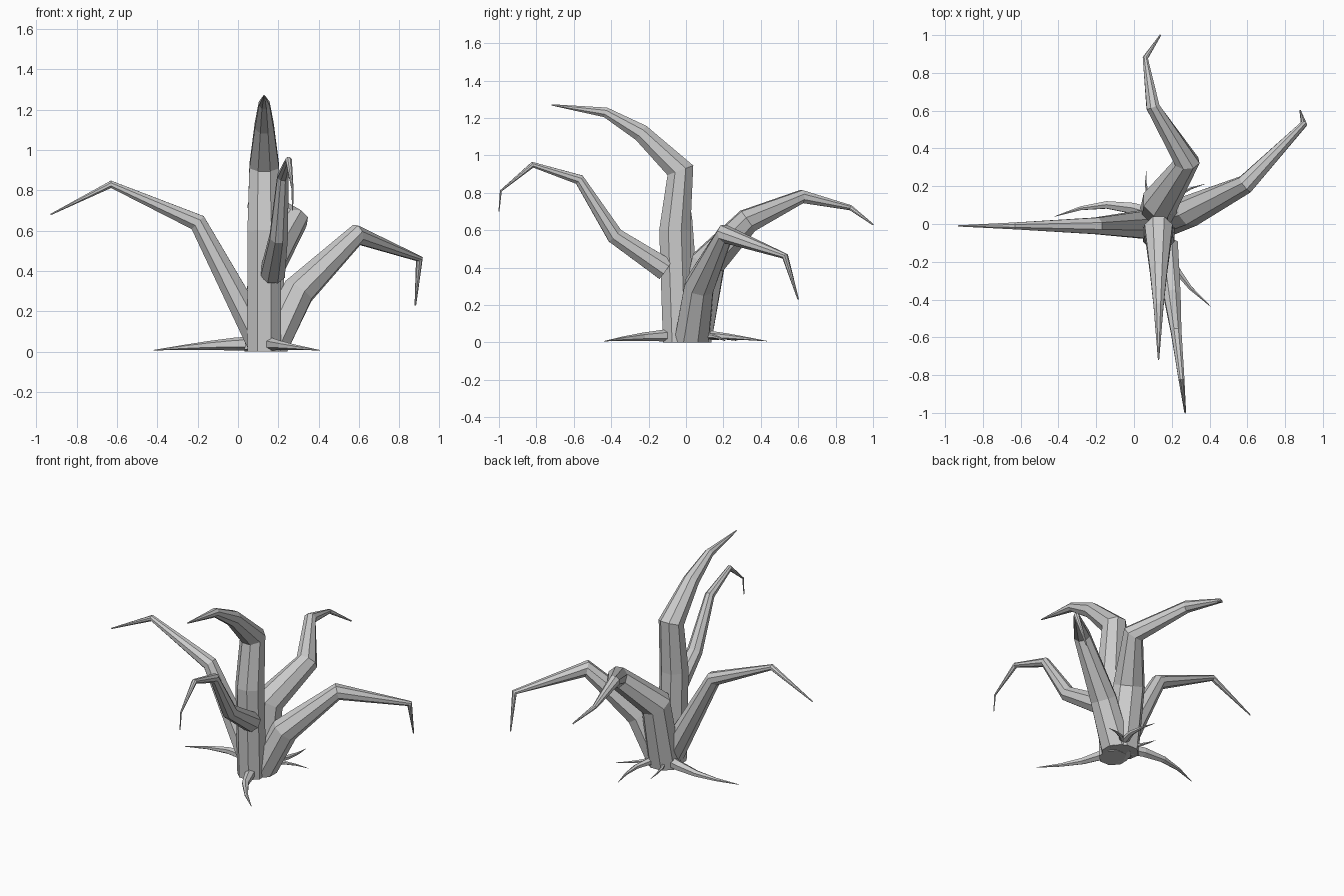
import bpy, bmesh, math
from mathutils import Vector

default_cube = bpy.data.objects.get("Cube")
if default_cube:
    bpy.data.objects.remove(default_cube)

shade = .6
bark_colour = (shade, shade, shade, 1)
bark = bpy.data.materials.new("grey_bark")
bark.use_nodes = True
bark.diffuse_color = bark_colour
bark.node_tree.nodes["Principled BSDF"].inputs["Base Color"].default_value = bark_colour

crown = Vector((.13, 0, 0))
backward = Vector((0, .04, 0))
leftward = Vector((.03, .03, 0))


def ring_normal(points, index):
    """Direction halfway between the segments that meet at a point."""
    before = points[max(index - 1, 0)]
    here = points[index]
    after = points[min(index + 1, len(points) - 1)]
    incoming = (here - before).normalized()
    outgoing = (after - here).normalized()
    return (incoming + outgoing).normalized()


def limb(name, path, thickness, fullness=1, sides=8):
    """Faceted tube along a path; a higher fullness delays the taper."""
    points = [Vector(point) for point in path]
    lengths = [(end - start).length for start, end in zip(points, points[1:])]
    bm = bmesh.new()
    rings = []
    side = Vector((1, 0, 0))
    for index, point in enumerate(points):
        # Taper towards the tip by the share of length still to come
        remaining = sum(lengths[index:]) / sum(lengths)
        radius = thickness * max(min(1, remaining * fullness), .04)
        normal = ring_normal(points, index)
        side = (side - normal * side.dot(normal)).normalized()
        other = normal.cross(side)
        ring = []
        for corner in range(sides):
            angle = math.tau * (corner + .5) / sides
            position = point + radius * (side * math.cos(angle) + other * math.sin(angle))
            position.z = max(position.z, 0)
            ring.append(bm.verts.new(position))
        rings.append(ring)
    # Walls between neighbouring rings, then both end caps
    for lower, upper in zip(rings, rings[1:]):
        for corner in range(sides):
            following = (corner + 1) % sides
            bm.faces.new((lower[corner], lower[following], upper[following], upper[corner]))
    bm.faces.new(reversed(rings[0]))
    bm.faces.new(rings[-1])
    mesh = bpy.data.meshes.new(name)
    bm.to_mesh(mesh)
    bm.free()
    mesh.materials.append(bark)
    bpy.context.collection.objects.link(bpy.data.objects.new(name, mesh))


def ground_root(name, heading, length, curl):
    """Thin root lying on the ground, bowed sideways and thinning to a point."""
    along = Vector((math.cos(heading), math.sin(heading), 0))
    across = Vector((-along.y, along.x, 0)) * curl
    path = []
    steps = 4
    for step in range(steps + 1):
        share = step / steps
        bow = math.sin(math.pi * share) * length / 9
        point = crown + backward + along * length * share + across * bow
        point.z = .04 * math.cos(share * 1.4)
        path.append(point)
    limb(name, path, length / 15, fullness=1.2, sides=6)


# Trunk rises straight, then arches forward
trunk_profile = [(-.06, .6), (-.03, .92), (-.24, 1.12), (-.43, 1.23), (-.72, 1.27)]
limb("trunk", [crown - backward] + [(crown.x, y, z) for y, z in trunk_profile],
     thickness=.09, fullness=1.9)

# Right and front branches each bend in one upright plane
right_profile = [(-.2, .64), (-.63, .83), (-.93, .68)]
limb("right_branch", [crown] + [(x, -.01, z) for x, z in right_profile], thickness=.09)

front_profile = [(-.11, .39), (-.38, .57), (-.57, .87), (-.82, .95), (-.99, .81), (-1, .7)]
limb("front_branch", [(.16 - y / 9, y, z) for y, z in front_profile], thickness=.065)

# Left and back branches twist as they reach out
limb("left_branch", [crown + leftward, (.3, .07, .3), (.59, .21, .58), (.9, .53, .46), (.88, .6, .23)],
     thickness=.1, fullness=1.1)
limb("back_branch", [crown + backward, (.14, .12, .43), (.28, .33, .65), (.1, .62, .78),
                     (.06, .88, .72), (.14, 1, .63)],
     thickness=.105, fullness=1.3)

# Roots spread around the foot
for name, degrees, length, curl in (("right_root", 180, .55, -1), ("front_root", -60, .55, -1),
                                    ("back_root", 80, .4, -1), ("left_root", 35, .3, 1),
                                    ("small_root", 105, .25, 1)):
    ground_root(name, math.radians(degrees), length, curl)
